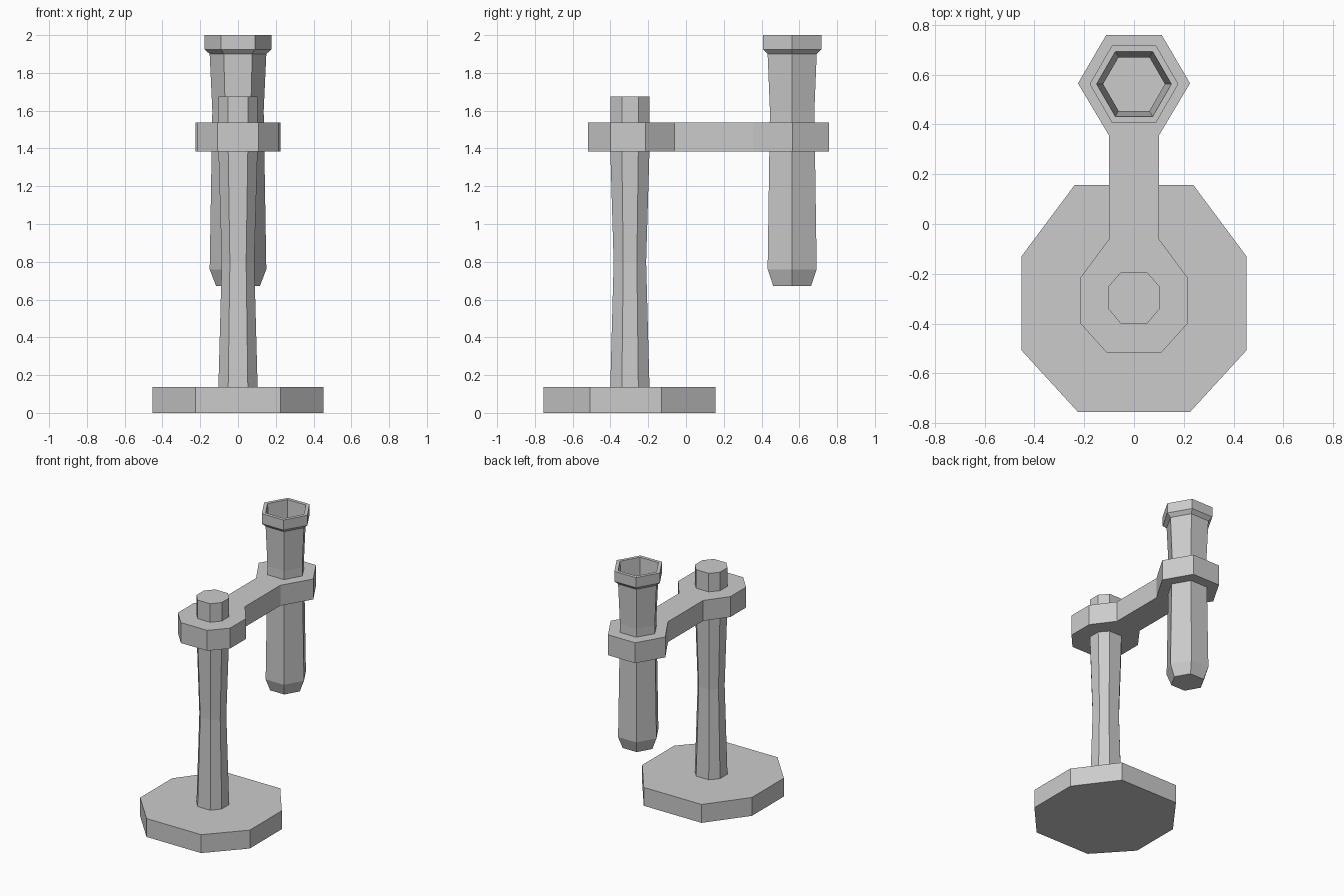
import bpy, bmesh, math

if "Cube" in bpy.data.objects:
    bpy.data.objects.remove(bpy.data.objects["Cube"])


def skin(name, rings, cap_end=True):
    """Join stacked rings of points with quads, capping both ends."""
    bm = bmesh.new()
    loops = [[bm.verts.new(p) for p in ring] for ring in rings]
    n = len(loops[0])
    for a, b in zip(loops, loops[1:]):
        for i in range(n):
            j = (i + 1) % n
            bm.faces.new((a[i], a[j], b[j], b[i]))
    bm.faces.new(loops[0][::-1])
    bm.faces.new(loops[-1])
    bmesh.ops.recalc_face_normals(bm, faces=bm.faces)
    mesh = bpy.data.meshes.new(name)
    bm.to_mesh(mesh)
    bm.free()
    ob = bpy.data.objects.new(name, mesh)
    bpy.context.collection.objects.link(ob)
    return ob


def slab(name, half, z0, z1):
    """Extrude an outline given as its right half, mirrored across x."""
    outline = half + [(-x, y) for x, y in reversed(half)]
    return skin(name, [[(x, y, z) for x, y in outline] for z in (z0, z1)])


# octagonal foot
slab("base", [(0.225, -0.755), (0.452, -0.507), (0.452, -0.13), (0.238, 0.157)],
     0, 0.137)

# waisted octagonal post
octagon = [(0.5, -1), (1, -0.41), (1, 0.43), (0.5, 1)]
octagon += [(-x, y) for x, y in reversed(octagon)]
skin("post", [[(x * r, -0.297 + y * r, z) for x, y in octagon]
              for r, z in [(0.104, 0.13), (0.086, 0.8), (0.104, 1.4), (0.104, 1.675)]])

# arm with a clamp at each end
slab("arm", [(0.108, -0.518), (0.215, -0.4), (0.215, -0.215), (0.1, -0.06),
             (0.1, 0.355), (0.225, 0.565), (0.112, 0.758)], 1.385, 1.537)

# hollow six-sided tube: up the outside, over the rim, down the inside
profile = [(0.116, 0.672), (0.150, 0.76), (0.136, 1.6), (0.150, 1.9),
           (0.178, 1.925), (0.178, 2.0), (0.150, 2.0),
           (0.124, 1.6), (0.124, 0.77)]
skin("tube", [[(r * math.cos(k * math.pi / 3), 0.562 + r * math.sin(k * math.pi / 3), z)
               for k in range(6)] for r, z in profile])
